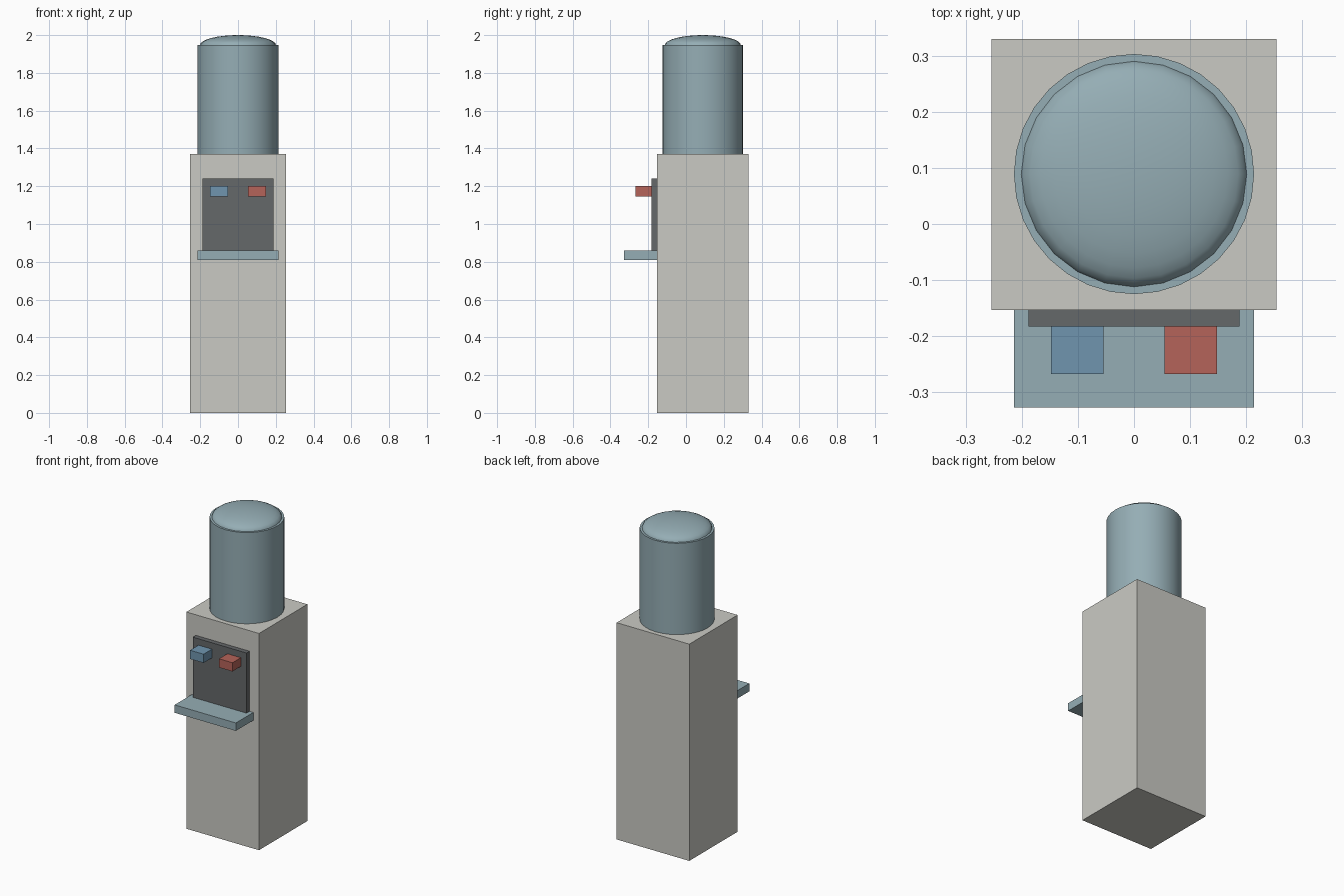
import bpy
import math

cube = bpy.data.objects.get("Cube")
if cube:
    bpy.data.objects.remove(cube, do_unlink=True)


def material(name, rgb):
    mat = bpy.data.materials.new(name)
    mat.use_nodes = True
    color = (*rgb, 1)
    mat.diffuse_color = color
    mat.node_tree.nodes["Principled BSDF"].inputs["Base Color"].default_value = color
    return mat


warm_grey = material("warm grey", (0.59, 0.59, 0.55))
water_blue = material("water blue", (0.30, 0.42, 0.46))
charcoal = material("charcoal", (0.13, 0.138, 0.144))
cold_blue = material("cold blue", (0.16, 0.30, 0.43))
hot_red = material("hot red", (0.46, 0.125, 0.10))


def finish(name, mat, smooth=False):
    obj = bpy.context.object
    obj.name = obj.data.name = name
    obj.data.materials.append(mat)
    bpy.ops.object.transform_apply(location=False, rotation=False, scale=True)
    if smooth:
        bpy.ops.object.shade_smooth_by_angle(angle=math.radians(35))
    return obj


def box(name, low, high, mat):
    """Box between two opposite corners."""
    centre = [(a + b) / 2 for a, b in zip(low, high)]
    bpy.ops.mesh.primitive_cube_add(size=1, location=centre)
    bpy.context.object.scale = [b - a for a, b in zip(low, high)]
    return finish(name, mat)


front = -0.153      # front face of the cabinet
panel_front = -0.183
cabinet_top = 1.37
bottle_top = 1.947
bottle_y = 0.089

# Cabinet, back panel of the tap recess, and drip tray
box("cabinet", (-0.254, front, 0), (0.254, 0.33, cabinet_top), warm_grey)
box("tap_panel", (-0.188, panel_front, 0.86), (0.188, front, 1.24), charcoal)
box("drip_tray", (-0.214, -0.327, 0.81), (0.214, front, 0.86), water_blue)

# Taps
for name, x, mat in (("cold_tap", -0.101, cold_blue), ("hot_tap", 0.101, hot_red)):
    box(name, (x - 0.047, -0.267, 1.145), (x + 0.047, panel_front, 1.2), mat)

# Water bottle
bpy.ops.mesh.primitive_cylinder_add(
    vertices=32, radius=0.214, depth=bottle_top - cabinet_top,
    location=(0, bottle_y, (bottle_top + cabinet_top) / 2))
finish("water_bottle", water_blue, smooth=True)

# Flattened dome on the bottle
bpy.ops.mesh.primitive_uv_sphere_add(
    segments=24, ring_count=16, radius=1, location=(0, bottle_y, bottle_top))
bpy.context.object.scale = (0.201, 0.201, 2 - bottle_top)
finish("bottle_dome", water_blue, smooth=True)
bpy.ops.object.shade_smooth()
